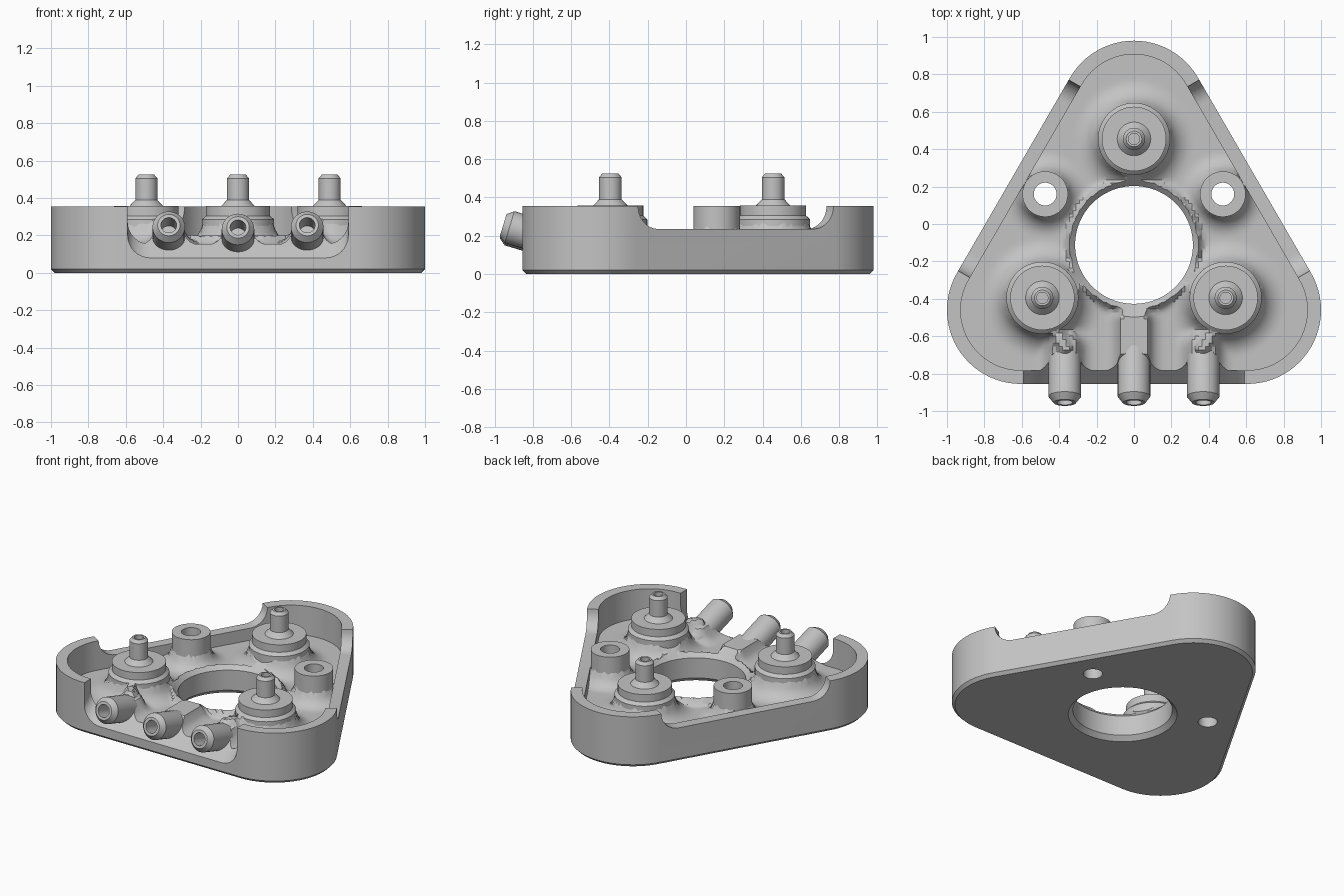
import bpy, bmesh, math
from mathutils import Matrix, Vector

if "Cube" in bpy.data.objects:
    bpy.data.objects.remove(bpy.data.objects["Cube"])

grey = bpy.data.materials.new("plain_grey")
grey.use_nodes = True
COLOUR = (0.55, 0.55, 0.55, 1)
grey.diffuse_color = COLOUR
grey.node_tree.nodes["Principled BSDF"].inputs["Base Color"].default_value = COLOUR

CENTRE = Vector((0, -0.112, 0))
CORNERS = [(0.605, -0.46, -90), (0, 0.585, 30), (-0.605, -0.46, 150)]
PEDESTALS = [(0, 0.455), (0.49, -0.395), (-0.49, -0.395)]
POSTS = [(0.475, 0.16), (-0.475, 0.16)]
FLOOR = 0.15


def make(name, bm):
    bmesh.ops.recalc_face_normals(bm, faces=bm.faces)
    mesh = bpy.data.meshes.new(name)
    bm.to_mesh(mesh)
    bm.free()
    mesh.materials.append(grey)
    ob = bpy.data.objects.new(name, mesh)
    bpy.context.collection.objects.link(ob)
    return ob


def loft(name, rings, cyclic=False):
    """Skin a list of equal rings; cap the ends unless cyclic."""
    bm = bmesh.new()
    loops = [[bm.verts.new(p) for p in ring] for ring in rings]
    n = len(loops[0])
    pairs = list(zip(loops, loops[1:]))
    if cyclic:
        pairs.append((loops[-1], loops[0]))
    else:
        bm.faces.new(loops[0])
        bm.faces.new(loops[-1])
    for a, b in pairs:
        for i in range(n):
            j = (i + 1) % n
            bm.faces.new((a[i], a[j], b[j], b[i]))
    return make(name, bm)


def lathe(name, profile, place, cyclic=False, n=48):
    turns = [math.tau * i / n for i in range(n)]
    rings = [[place @ Vector((r * math.cos(t), r * math.sin(t), z)) for t in turns]
             for r, z in profile]
    return loft(name, rings, cyclic)


def rounded_triangle(r, z, n=24):
    pts = []
    for x, y, start in CORNERS:
        for i in range(n + 1):
            t = math.radians(start + 120 * i / n)
            pts.append((x + r * math.cos(t), y + r * math.sin(t), z))
    return pts


def boolean(ob, cutter, operation="DIFFERENCE"):
    mod = ob.modifiers.new("cut", "BOOLEAN")
    mod.object, mod.operation, mod.solver = cutter, operation, "EXACT"
    bpy.context.view_layer.objects.active = ob
    bpy.ops.object.modifier_apply(modifier=mod.name)
    bpy.data.objects.remove(cutter)


def fillet(d, r):
    """Height of a concave round at distance d from a wall."""
    if d >= r:
        return 0
    return r - math.sqrt(max(0, r * r - (r - max(d, 0)) ** 2))


def capsule(x, y, a, b):
    a, b, p = Vector(a), Vector(b), Vector((x, y))
    t = max(0, min(1, (p - a).dot(b - a) / (b - a).length_squared))
    return (p - a - t * (b - a)).length


def terrain(x, y):
    """Floor height, flowing up into every boss, pipe and the hole rim."""
    rises = [fillet(math.hypot(x - px, y - py) - 0.19, 0.13) for px, py in PEDESTALS]
    rises += [fillet(math.hypot(x - px, y - py) - 0.12, 0.11) for px, py in POSTS]
    rises.append(fillet(math.hypot(x, y - CENTRE.y) - 0.35, 0.05))
    rises.append(fillet(capsule(x, y, (0, -0.9), (0, -0.52)) - 0.075, 0.09))
    for s in (-1, 1):
        rises.append(fillet(capsule(x, y, (s * 0.37, -0.9), (s * 0.37, -0.66)) - 0.075, 0.09))
        rises.append(fillet(capsule(x, y, (s * 0.37, -0.66), (s * 0.44, -0.54)) - 0.03, 0.12))
    return FLOOR + min(0.14, sum(r ** 3 for r in rises) ** (1 / 3))


def notch(name, bottom, near, far, slope, turn):
    """Cutter with rounded lower corners for an opening in the rim."""
    half, r = 0.59, 0.12
    prof = [(half, 0.7)]
    for i in range(9):
        t = math.radians(90 * i / 8)
        prof.append((half - r + r * math.cos(t), bottom + r - r * math.sin(t)))
    prof += [(-u, z) for u, z in reversed(prof)]
    rot = Matrix.Translation(CENTRE) @ Matrix.Rotation(math.radians(turn), 4, "Z")
    rings = [[rot @ Vector((u, -d, z + slope * (0.743 - d))) for u, z in prof]
             for d in (near, far)]
    return loft(name, rings)


# Tray: rounded triangle with a chamfered bottom edge
tray = loft("tray", [rounded_triangle(0.375, 0), rounded_triangle(0.395, 0.02),
                     rounded_triangle(0.395, 0.355)])

# Hollow it out down to the flowing floor
bm = bmesh.new()
bmesh.ops.create_grid(bm, x_segments=110, y_segments=110, size=1)
low = list(bm.verts)
res = bmesh.ops.extrude_face_region(bm, geom=bm.faces[:])
for v in res["geom"]:
    if isinstance(v, bmesh.types.BMVert):
        v.co.z = 0.7
for v in low:
    v.co.z = terrain(v.co.x, v.co.y)
cavity = make("cavity", bm)
boolean(cavity, loft("inner", [rounded_triangle(0.322, 0.05), rounded_triangle(0.322, 0.6)]),
        "INTERSECT")
boolean(tray, cavity)

# Openings in the rim: deep sloped one at the front, shallow ones at the sides
boolean(tray, notch("front_notch", 0.08, 0.58, 0.9, 1, 0))
for turn in (120, -120):
    boolean(tray, notch("side_notch", 0.235, 0.66, 0.9, 0, turn))

# Centre hole with chamfers, and the screw holes
boolean(tray, lathe("centre_hole", [(0.365, -0.02), (0.315, 0.03), (0.315, 0.17), (0.515, 0.37)],
                    Matrix.Translation(CENTRE), n=72))
for x, y in POSTS:
    boolean(tray, lathe("screw_hole", [(0.061, -0.1), (0.061, 0.6)],
                        Matrix.Translation((x, y, 0))))
parts = [tray]

# Stepped pedestals, each carrying a small hollow spigot
for label, (x, y) in zip(("back", "left", "right"), PEDESTALS):
    place = Matrix.Translation((x, y, 0))
    parts.append(lathe(label + "_pedestal", [(0.193, 0.1), (0.193, 0.285), (0.172, 0.305),
                                             (0.172, 0.357)], place))
    parts.append(lathe(label + "_spigot", [(0.09, 0.34), (0.09, 0.357), (0.059, 0.39),
                                           (0.059, 0.505), (0.042, 0.525), (0.03, 0.525),
                                           (0.03, 0.47)], place, n=32))

# Screw posts
for label, (x, y) in zip(("left", "right"), POSTS):
    parts.append(lathe(label + "_screw_post", [(0.061, 0.1), (0.122, 0.1), (0.122, 0.355),
                                               (0.061, 0.355)],
                       Matrix.Translation((x, y, 0)), cyclic=True))

# Pipes rising outward through the front opening, domed at the inner end
TILT = math.radians(17)
for label, x, z, length in (("left", 0.37, 0.255, 0.33), ("middle", 0, 0.243, 0.4),
                            ("right", -0.37, 0.255, 0.33)):
    place = Matrix.Translation((x, -0.955, z)) @ Matrix.Rotation(math.pi / 2 - TILT, 4, "X")
    dome = [(0.087 * math.sin(t), -length - 0.087 * math.cos(t))
            for t in (math.radians(a) for a in range(6, 91, 12))]
    parts.append(lathe(label + "_pipe", dome + [(0.087, -0.035), (0.06, 0), (0.042, 0),
                                                (0.042, -0.15)], place, n=32))

# Smooth shading with crisp edges
bpy.ops.object.select_all(action="DESELECT")
for ob in parts:
    ob.select_set(True)
bpy.context.view_layer.objects.active = tray
bpy.ops.object.shade_smooth_by_angle(angle=math.radians(30))
